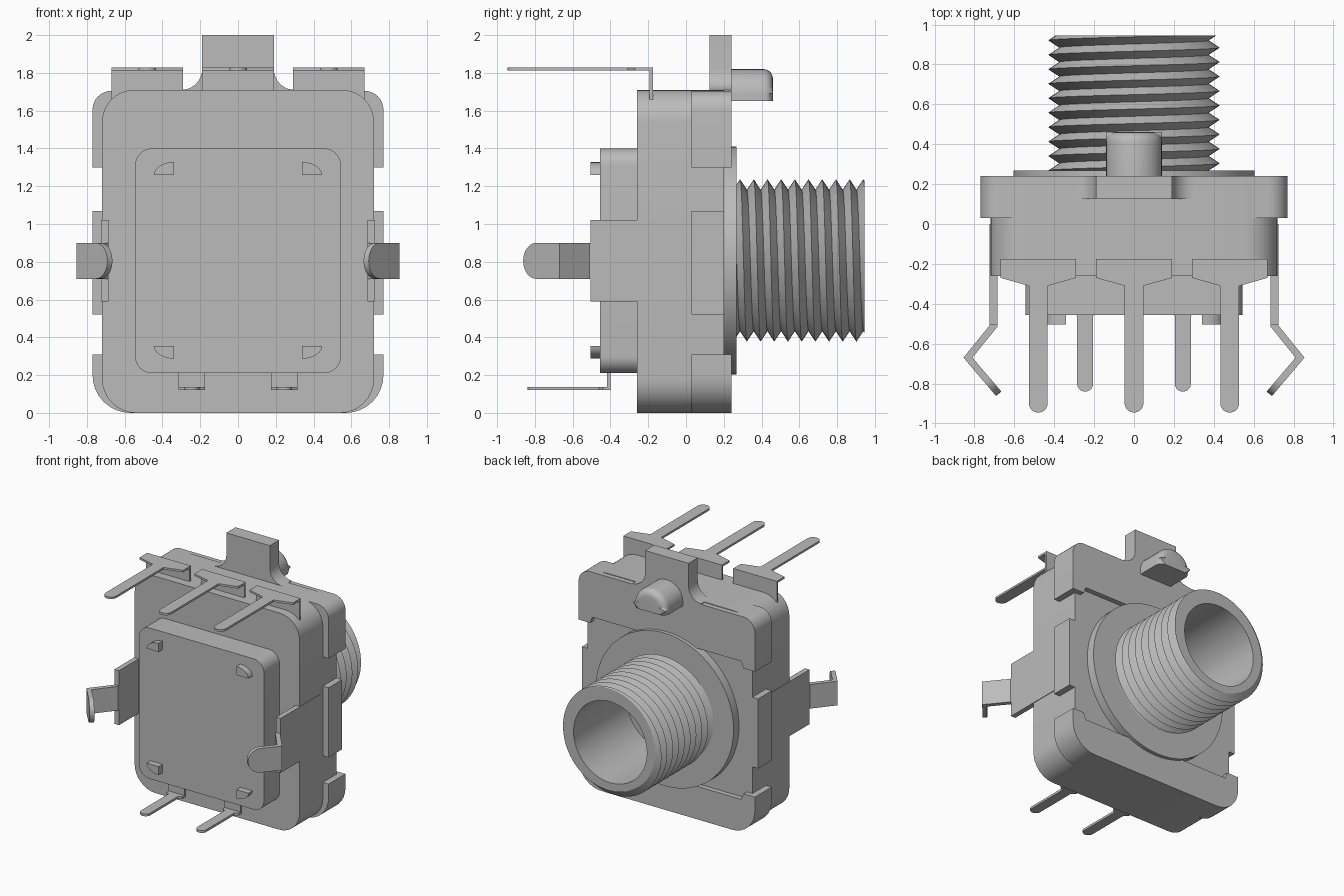
import bpy, bmesh
from math import sin, cos, pi, radians
from mathutils import Vector

if "Cube" in bpy.data.objects:
    bpy.data.objects.remove(bpy.data.objects["Cube"])

grey = bpy.data.materials.new("plain_grey")
grey.use_nodes = True
COLOR = (0.5, 0.5, 0.5, 1)
grey.diffuse_color = COLOR
grey.node_tree.nodes["Principled BSDF"].inputs["Base Color"].default_value = COLOR

MAPS = {
    "x": lambda u, v, t: (t, u, v),
    "y": lambda u, v, t: (u, t, v),
    "z": lambda u, v, t: (u, v, t),
}


def finish(name, bm):
    bmesh.ops.recalc_face_normals(bm, faces=bm.faces)
    mesh = bpy.data.meshes.new(name)
    bm.to_mesh(mesh)
    bm.free()
    mesh.materials.append(grey)
    obj = bpy.data.objects.new(name, mesh)
    bpy.context.collection.objects.link(obj)
    bpy.ops.object.select_all(action="DESELECT")
    obj.select_set(True)
    bpy.context.view_layer.objects.active = obj
    bpy.ops.object.shade_smooth_by_angle(angle=radians(30))
    return obj


def prism_mesh(points, axis, start, end):
    """Extrude a 2D outline along an axis."""
    bm = bmesh.new()
    rings = [[bm.verts.new(MAPS[axis](u, v, t)) for u, v in points] for t in (start, end)]
    n = len(points)
    for i in range(n):
        j = (i + 1) % n
        bm.faces.new((rings[0][i], rings[0][j], rings[1][j], rings[1][i]))
    for ring in rings:
        bm.faces.new(ring)
    return bm


def prism(name, points, axis, start, end):
    return finish(name, prism_mesh(points, axis, start, end))


def fillet(corners, steps=8):
    """Round the corners of an outline given as (u, v, radius)."""
    out = []
    for i, (u, v, r) in enumerate(corners):
        p = Vector((u, v))
        if r == 0:
            out.append((u, v))
            continue
        a = (Vector(corners[i - 1][:2]) - p).normalized()
        b = (Vector(corners[(i + 1) % len(corners)][:2]) - p).normalized()
        for k in range(steps + 1):
            t = pi / 2 * k / steps
            out.append(tuple(p + a * r * (1 - sin(t)) + b * r * (1 - cos(t))))
    return out


def rect(u0, u1, v0, v1, low=0, high=0):
    return fillet([(u0, v0, low), (u1, v0, low), (u1, v1, high), (u0, v1, high)])


def disc(radius, cz, n=64):
    return [(radius * sin(2 * pi * i / n), cz + radius * cos(2 * pi * i / n)) for i in range(n)]


# Housing, front box and back cover
prism("housing", rect(-0.72, 0.72, 0, 1.71, 0.18, 0.17), "y", -0.26, 0.2)
prism("front_box", rect(-0.545, 0.545, 0.21, 1.4, 0.09, 0.09), "y", -0.455, -0.25)
prism("upper_cover", fillet([
    (-0.77, 1.3, 0), (-0.67, 1.3, 0), (-0.65, 1.35, 0), (0.65, 1.35, 0), (0.67, 1.3, 0),
    (0.77, 1.3, 0), (0.77, 1.705, 0.1), (-0.77, 1.705, 0.1)]), "y", 0.03, 0.24)
prism("lower_cover", fillet([
    (-0.77, 0, 0.2), (0.77, 0, 0.2), (0.77, 0.31, 0), (0.67, 0.31, 0),
    (0.65, 0.26, 0), (-0.65, 0.26, 0), (-0.67, 0.31, 0), (-0.77, 0.31, 0)]), "y", 0.03, 0.24)

# Locating tab with flared foot
prism("locating_tab", fillet([
    (-0.3, 1.6, 0), (0.3, 1.6, 0), (0.3, 1.71, 0), (0.19, 1.71, 0.11), (0.19, 2, 0),
    (-0.19, 2, 0), (-0.19, 1.71, 0.11), (-0.3, 1.71, 0)]), "y", 0.125, 0.24)

# Locating pin: arched section with a rounded end
arch = [(0.14 * cos(pi * i / 16), 1.69 + 0.13 * sin(pi * i / 16)) for i in range(17)]
bm = prism_mesh(arch + [(-0.14, 1.65), (0.14, 1.65)], "y", 0.2, 0.46)
rim = [e for e in bm.edges
       if all(v.co.y > 0.45 for v in e.verts) and max(v.co.z for v in e.verts) > 1.66]
bmesh.ops.bevel(bm, geom=rim, offset=0.05, segments=5, profile=0.5, affect="EDGES")
finish("locating_pin", bm)

# Washer and threaded bushing
CZ, Y0, Y1, PITCH = 0.807, 0.25, 0.945, 0.0725
ROOT, CREST, BORE, SIDES = 0.375, 0.43, 0.32, 64
prism("washer", disc(0.603, CZ), "y", 0.19, 0.268)

bm = bmesh.new()
rows = int((Y1 - Y0) / PITCH * 2) + 6
columns = []
for i in range(SIDES + 1):
    turn = i / SIDES
    column = []
    for k in range(rows):
        y = min(Y1, max(Y0, Y0 + PITCH * ((k - 3) / 2 + turn)))
        phase = ((y - Y0) / PITCH - turn) % 1
        r = ROOT + (CREST - ROOT) * (1 - abs(2 * phase - 1))
        column.append((r, y))
    column += [(BORE, Y1), (BORE, Y0 + 0.03), (0, Y0 + 0.03)]
    a = 2 * pi * turn
    columns.append([bm.verts.new((r * sin(a), y, CZ + r * cos(a))) for r, y in column])
for left, right in zip(columns, columns[1:]):
    for k in range(len(left) - 1):
        bm.faces.new((left[k], right[k], right[k + 1], left[k + 1]))
bmesh.ops.remove_doubles(bm, verts=bm.verts, dist=0.0002)
finish("threaded_bushing", bm)

for side, label in ((1, "left"), (-1, "right")):
    # Side tabs of the cover
    prism(label + "_side_tab", [(side * x, z) for x, z in (
        (0.65, 0.52), (0.77, 0.52), (0.77, 1.07), (0.65, 1.07))], "y", 0.03, 0.2)

    # Snap clips: wide plate and bent arm with a rounded tip
    prism(label + "_clip_plate", rect(-0.505, 0.0, 0.59, 1.02), "x", side * 0.685, side * 0.725)
    arm = [(0.685, -0.49), (0.725, -0.49), (0.725, -0.51), (0.855, -0.67),
           (0.692, -0.862), (0.665, -0.84), (0.81, -0.67), (0.685, -0.515)]
    bm = prism_mesh([(side * x, y) for x, y in arm], "z", 0.71, 0.9)
    tip = [e for e in bm.edges if all(v.co.y < -0.8 for v in e.verts)
           and abs(e.verts[0].co.z - e.verts[1].co.z) < 0.01]
    bmesh.ops.bevel(bm, geom=tip, offset=0.093, segments=8, profile=0.5, affect="EDGES")
    finish(label + "_clip_arm", bm)

    # Small pegs on the front box
    for z, up, place in ((1.26, 1, "upper"), (0.355, -1, "lower")):
        peg = [(side * 0.34, z)] + [
            (side * (0.34 + 0.105 * sin(t * pi / 12)), z + up * 0.068 * cos(t * pi / 12))
            for t in range(7)]
        prism(f"{place}_{label}_peg", peg, "y", -0.505, -0.44)

    # Lower terminals
    x = side * 0.245
    prism(label + "_lower_pin", fillet([
        (x - 0.07, -0.4, 0), (x - 0.07, -0.44, 0), (x - 0.04, -0.46, 0), (x - 0.04, -0.84, 0.039),
        (x + 0.04, -0.84, 0.039), (x + 0.04, -0.46, 0), (x + 0.07, -0.44, 0), (x + 0.07, -0.4, 0)]),
        "z", 0.12, 0.138)
    prism(label + "_lower_pin_stem", rect(x - 0.07, x + 0.07, 0.12, 0.25), "y", -0.418, -0.4)

# Upper terminals
for x, label in ((-0.48, "right"), (0, "middle"), (0.48, "left")):
    prism(label + "_upper_pin", fillet([
        (x - 0.19, -0.175, 0), (x - 0.19, -0.27, 0), (x - 0.047, -0.31, 0), (x - 0.047, -0.945, 0.046),
        (x + 0.047, -0.945, 0.046), (x + 0.047, -0.31, 0), (x + 0.19, -0.27, 0), (x + 0.19, -0.175, 0)]),
        "z", 1.812, 1.828)
    prism(label + "_upper_pin_stem", rect(x - 0.19, x + 0.19, 1.66, 1.828), "y", -0.192, -0.175)
